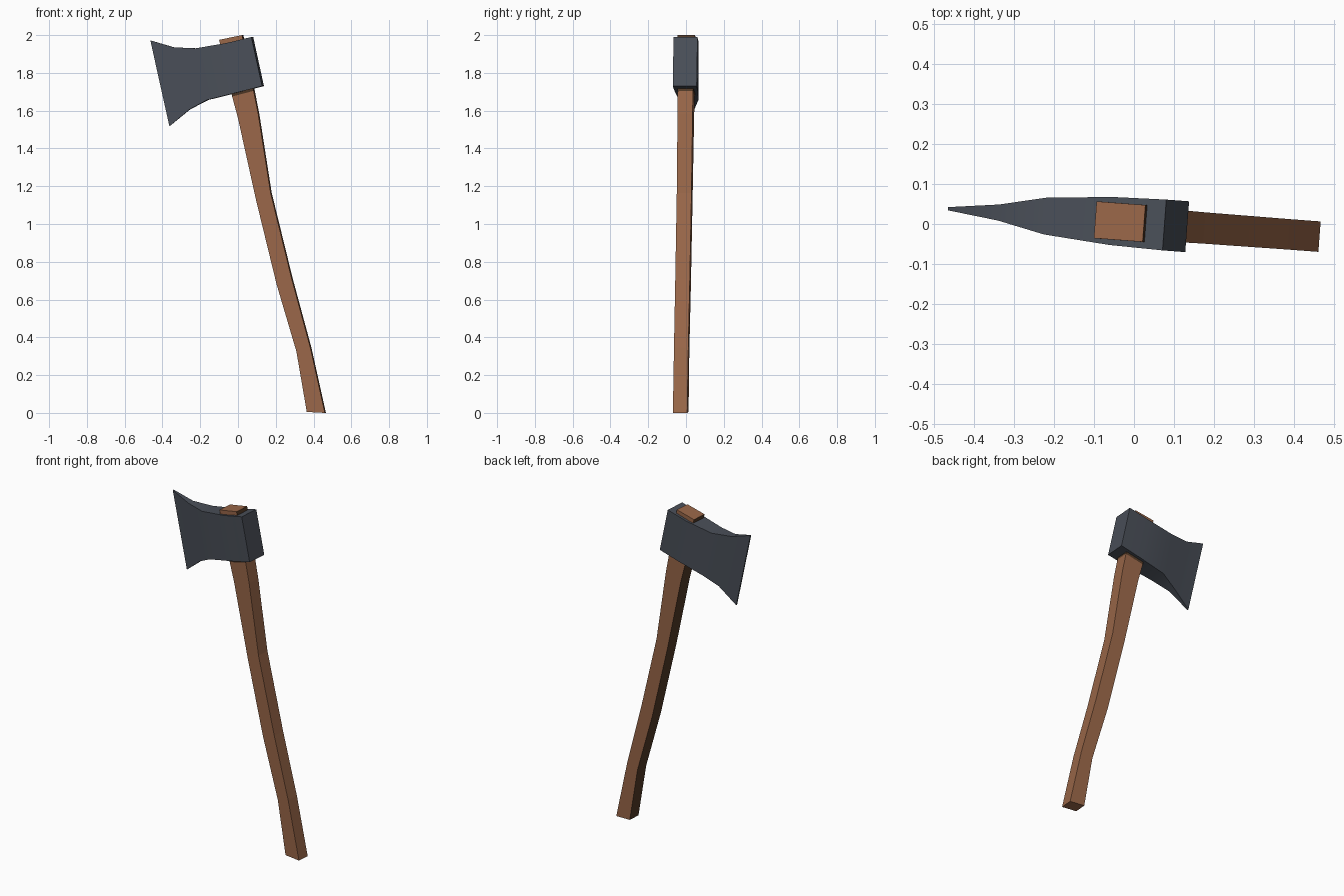
import bpy, bmesh
from math import radians
from mathutils import Matrix, Vector

if "Cube" in bpy.data.objects:
    bpy.data.objects.remove(bpy.data.objects["Cube"])

# The whole axe is turned slightly about the vertical axis
TURN = Matrix.Translation((0.003, 0.003, 0)) @ Matrix.Rotation(radians(-4.3), 4, 'Z')


def material(name, color):
    m = bpy.data.materials.new(name)
    m.diffuse_color = (*color, 1)
    m.use_nodes = True
    m.node_tree.nodes["Principled BSDF"].inputs["Base Color"].default_value = m.diffuse_color
    return m


def loft(name, sections, mats, paint=None):
    """Join four-sided sections: (x, z) of two opposite edges and the thickness in y at each.
    paint(segment, side) gives the material index; sides are 0 front, 1 +x, 2 back, 3 -x."""
    bm = bmesh.new()
    rings = []
    for (xa, za), (xb, zb), ta, tb in sections:
        pts = [(xa, -ta / 2, za), (xb, -tb / 2, zb), (xb, tb / 2, zb), (xa, ta / 2, za)]
        rings.append([bm.verts.new(TURN @ Vector(p)) for p in pts])
    for s, (a, b) in enumerate(zip(rings, rings[1:])):
        for i in range(4):
            j = (i + 1) % 4
            f = bm.faces.new((a[i], a[j], b[j], b[i]))
            f.material_index = paint(s, i) if paint else 0
    bm.faces.new(rings[0])
    bm.faces.new(rings[-1])
    bmesh.ops.recalc_face_normals(bm, faces=bm.faces)
    me = bpy.data.meshes.new(name)
    bm.to_mesh(me)
    bm.free()
    for m in mats:
        me.materials.append(m)
    ob = bpy.data.objects.new(name, me)
    bpy.context.collection.objects.link(ob)
    return ob


wood = material("brown wood", (0.32, 0.135, 0.066))
dark_wood = material("dark brown wood", (0.085, 0.042, 0.02))
steel = material("dark steel", (0.068, 0.078, 0.098))


# Dark wood on the inner (-x) side, the neck under the head and the end of the wedge
def wood_paint(segment, side):
    return int(side == 3 or segment == 5 or (segment == 6 and side == 1))


# Curved handle: left edge, right edge, thickness, from the foot to the top
loft("handle", [
    ((0.365, 0.005), (0.461, 0.0), 0.076, 0.076),
    ((0.31, 0.325), (0.384, 0.345), 0.076, 0.076),
    ((0.205, 0.68), (0.285, 0.71), 0.077, 0.077),
    ((0.095, 1.13), (0.173, 1.165), 0.078, 0.078),
    ((0.0, 1.56), (0.107, 1.585), 0.08, 0.08),
    ((-0.031, 1.675), (0.083, 1.705), 0.081, 0.081),
    ((-0.038, 1.715), (0.076, 1.745), 0.095, 0.095),
    ((-0.1, 1.975), (0.022, 2.0), 0.092, 0.092),
], [wood, dark_wood], wood_paint)

# Axe head: top edge, bottom edge, thickness, from the poll to the cutting edge
head = loft("axe_head", [
    ((0.073, 1.99), (0.13, 1.73), 0.127, 0.127),
    ((-0.06, 1.958), (0.0, 1.697), 0.12, 0.122),
    ((-0.225, 1.93), (-0.163, 1.657), 0.092, 0.102),
    ((-0.342, 1.935), (-0.258, 1.607), 0.04, 0.044),
    ((-0.468, 1.972), (-0.367, 1.517), 0.008, 0.008),
], [steel])
bpy.context.view_layer.objects.active = head
head.select_set(True)
bpy.ops.object.shade_smooth_by_angle(angle=radians(30))
